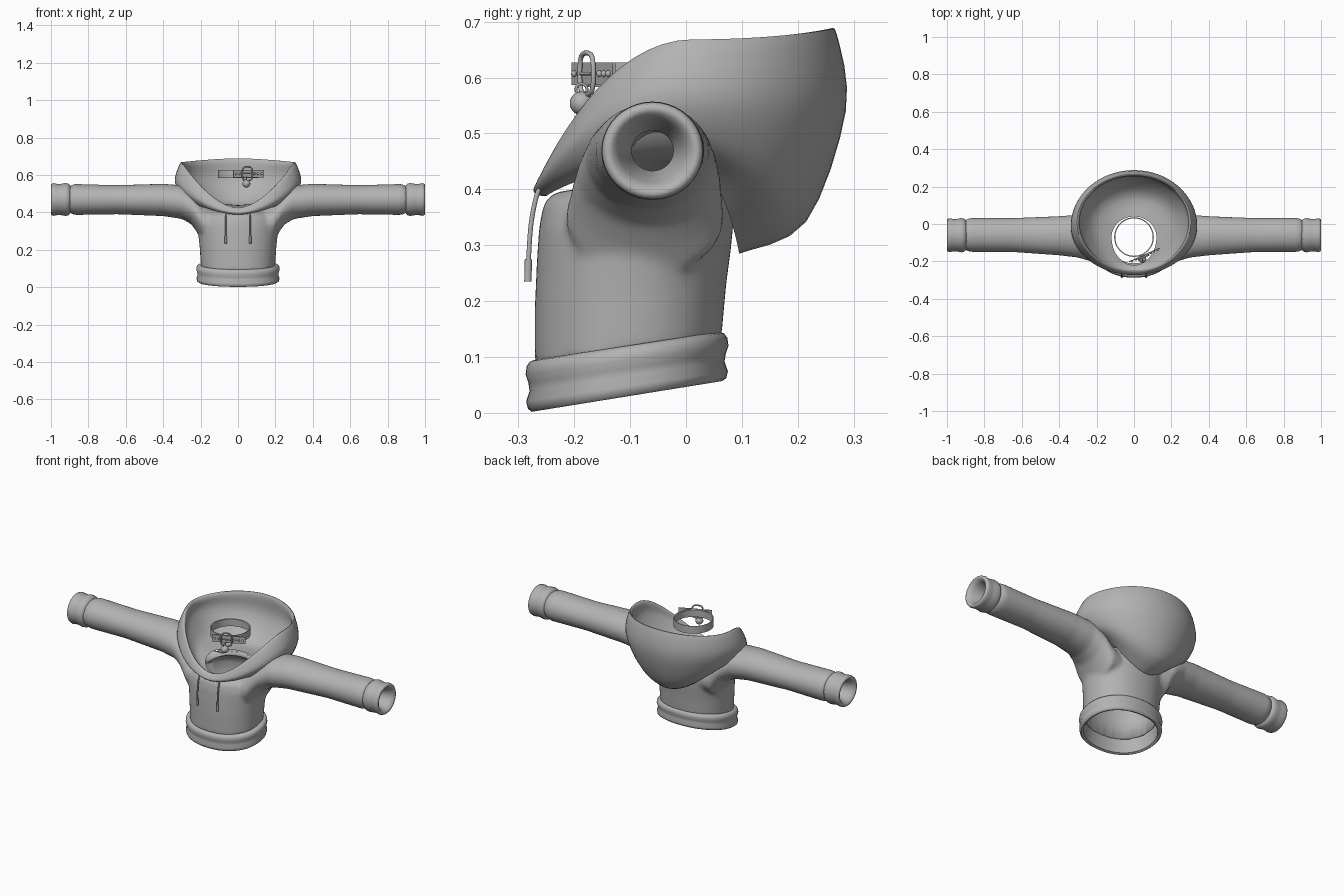
import bpy, bmesh, math
from mathutils import Vector, Matrix

if "Cube" in bpy.data.objects:
    bpy.data.objects.remove(bpy.data.objects["Cube"])

grey = bpy.data.materials.new("cloth grey")
grey.diffuse_color = (0.45, 0.45, 0.45, 1)
grey.use_nodes = True
grey.node_tree.nodes["Principled BSDF"].inputs["Base Color"].default_value = grey.diffuse_color


def finish(name, bm, angle=40):
    bmesh.ops.recalc_face_normals(bm, faces=bm.faces)
    me = bpy.data.meshes.new(name)
    bm.to_mesh(me)
    bm.free()
    ob = bpy.data.objects.new(name, me)
    bpy.context.collection.objects.link(ob)
    me.materials.append(grey)
    bpy.ops.object.select_all(action='DESELECT')
    ob.select_set(True)
    bpy.context.view_layer.objects.active = ob
    bpy.ops.object.shade_smooth_by_angle(angle=math.radians(angle))
    return ob


def loft(bm, rings, caps=False, closed=False):
    vs = [[bm.verts.new(p) for p in r] for r in rings]
    n = len(vs[0])
    pairs = list(zip(vs, vs[1:])) + ([(vs[-1], vs[0])] if closed else [])
    for a, b in pairs:
        for i in range(n):
            j = (i + 1) % n
            bm.faces.new((a[i], a[j], b[j], b[i]))
    if caps:
        bm.faces.new(vs[0])
        bm.faces.new(vs[-1])


def spline(pts, steps, cyclic=False):
    """Catmull-Rom curve through the points."""
    n, out = len(pts), []
    pts = [Vector(p) for p in pts]
    get = (lambda i: pts[i % n]) if cyclic else (lambda i: pts[max(0, min(n - 1, i))])
    for i in range(n if cyclic else n - 1):
        a, b, c, d = (get(i + k) for k in (-1, 0, 1, 2))
        for s in range(steps):
            t = s / steps
            out.append(0.5 * (2 * b + (c - a) * t + (2 * a - 5 * b + 4 * c - d) * t * t
                              + (3 * b - a - 3 * c + d) * t ** 3))
    return out if cyclic else out + [pts[-1]]


def body_ring(w, yf, yb, zf, zb, n=56):
    """Rounded ring round the torso, tilted from front height to back height."""
    pts = []
    for i in range(n):
        a = 2 * math.pi * i / n
        c, s = math.cos(a), math.sin(a)
        x = w * math.copysign(abs(c) ** 0.92, c)
        v = math.copysign(abs(s) ** 0.92, s)
        pts.append((x, (yf + yb) / 2 + v * (yb - yf) / 2, (zf + zb) / 2 + v * (zb - zf) / 2))
    return pts


def sleeve_ring(x, yf, yb, z0, z1, n=40):
    return [(x, (yf + yb) / 2 + (yb - yf) / 2 * math.cos(2 * math.pi * i / n),
             (z0 + z1) / 2 + (z1 - z0) / 2 * math.sin(2 * math.pi * i / n)) for i in range(n)]


# torso and sleeves, fused into one smooth shell
torso = [(.198, -.27, .063, .08, .13), (.205, -.27, .072, .2, .23), (.212, -.267, .08, .27, .29),
         (.218, -.263, .086, .33, .35), (.2, -.255, .085, .375, .405), (.15, -.235, .07, .395, .435)]
stations = [(.13, -.21, .06, .25, .42), (.19, -.215, .068, .245, .455), (.22, -.205, .065, .295, .49),
            (.25, -.195, .06, .337, .515), (.3, -.18, .05, .365, .545), (.4, -.168, .042, .38, .553),
            (.65, -.15, .032, .39, .546), (.87, -.15, .033, .386, .552), (.9, -.143, .025, .394, .545)]
bm = bmesh.new()
loft(bm, [body_ring(*r) for r in torso], True)
both = [(-r[0],) + r[1:] for r in reversed(stations)] + stations
loft(bm, [sleeve_ring(*r) for r in both], True)
shirt = finish("torso_and_sleeves", bm)
m = shirt.modifiers.new("fuse", 'REMESH')
m.mode, m.voxel_size, m.use_smooth_shade = 'VOXEL', 0.01, True
m = shirt.modifiers.new("soften", 'SMOOTH')
m.factor, m.iterations = 0.5, 6

# hollow inside of torso, neck and sleeves
bm = bmesh.new()
inner = [(w - .014, f + .014, b - .014, zf, zb) for w, f, b, zf, zb in torso[:4]]
inner[0] = inner[0][:3] + (.02, .07)
inner += [(.17, -.235, .06, .365, .39), (.125, -.21, .04, .385, .41), (.12, -.21, .04, .52, .52)]
loft(bm, [body_ring(*r) for r in inner], True)
torso_cut = finish("torso_hollow_cutter", bm)
bm = bmesh.new()
loft(bm, [sleeve_ring(x, -.122, .002, .406, .53 - (.1 if abs(x) < .25 else 0))
          for x in (-.95, -.6, -.35, -.2, .2, .35, .6, .95)], True)
sleeve_cut = finish("sleeve_hollow_cutter", bm)
for cut in (torso_cut, sleeve_cut):
    m = shirt.modifiers.new("hollow", 'BOOLEAN')
    m.operation, m.solver, m.object = 'DIFFERENCE', 'EXACT', cut
    cut.hide_render = True
    cut.hide_viewport = True

# hem band: bulged outside, plain inside
bm = bmesh.new()
hem = [(0, .002), (.06, .009), (.2, .012), (.4, .006), (.55, .008), (.72, .013), (.88, .011),
       (.97, .005), (1, -.003), (1, -.016), (.5, -.012), (.06, -.01)]
loft(bm, [body_ring(.21 + o, -.274 - o, .063 + o, .002 + .093 * t, .057 + .088 * t)
          for t, o in hem], closed=True)
finish("hem_band", bm, 60)

# cuffs with funnel openings
cuff = [(.893, .066), (.9, .078), (.908, .085), (.922, .088), (.945, .084), (.965, .083), (.985, .087),
        (.996, .084), (1, .077), (.997, .068), (.975, .057), (.93, .044), (.88, .036), (.87, .062)]
for side, label in ((1, "right"), (-1, "left")):
    bm = bmesh.new()
    loft(bm, [sleeve_ring(side * x, -.06 - r * 1.04, -.06 + r * 1.04, .469 - r, .469 + r)
              for x, r in cuff])
    finish("cuff_" + label, bm, 60)


def hood_loop(w, yf, ys, yb, zf, zs, zb, n=64):
    """Egg-shaped loop with its own height at the front, sides and back."""
    pts = []
    for i in range(n):
        a = 2 * math.pi * i / n
        c, s = math.cos(a), math.sin(a)
        y_end, z_end = (yf, zf) if c > 0 else (yb, zb)
        pts.append((w * s, ys + (y_end - ys) * abs(c), z_end + (zs - z_end) * abs(s) ** 1.75))
    return pts


# hood: from the outer seam, over the rim, down to the neck
hood = [(.225, -.25, .01, .095, .388, .45, .285), (.295, -.266, 0, .215, .39, .48, .342),
        (.338, -.273, -.01, .286, .4, .565, .54), (.31, -.262, .01, .27, .417, .662, .677),
        (.292, -.25, .01, .255, .425, .652, .67), (.285, -.243, .01, .25, .425, .59, .56),
        (.215, -.235, 0, .16, .42, .49, .445), (.12, -.22, -.07, .04, .415, .45, .44)]
columns = [spline(c, 4) for c in zip(*(hood_loop(*h) for h in hood))]
bm = bmesh.new()
loft(bm, list(zip(*columns)))
finish("hood", bm, 50)


def tube(name, pts, r, cyclic=False):
    cu = bpy.data.curves.new(name, 'CURVE')
    cu.dimensions, cu.bevel_depth, cu.bevel_resolution = '3D', r, 2
    cu.use_fill_caps = True
    sp = cu.splines.new('POLY')
    path = spline(pts, 6, cyclic)
    sp.points.add(len(path) - 1)
    for p, q in zip(sp.points, path):
        p.co = (*q, 1)
    sp.use_cyclic_u = cyclic
    cu.materials.append(grey)
    bpy.context.collection.objects.link(bpy.data.objects.new(name, cu))


# drawstrings with tips
for s, label in ((1, "right"), (-1, "left")):
    x = .065 * s
    tube("drawstring_" + label, [(x, -.25, .41), (x, -.265, .395), (x, -.277, .34), (x, -.282, .27)], .0042)
    tube("drawstring_tip_" + label, [(x, -.282, .275), (x, -.283, .235)], .0065)

# collar strap round the neck
bm = bmesh.new()
loft(bm, [[(r * math.cos(i * math.pi / 24), r * math.sin(i * math.pi / 24) - .07, .605 + z) for i in range(48)]
          for r, z in ((.1, -.02), (.106, -.022), (.106, .022), (.1, .02))], closed=True)
finish("collar_band", bm)

# loose strap end, buckle and studs on the collar front
turn = Matrix.Translation((.045, -.166, .607)) @ Matrix.Rotation(math.radians(24), 4, 'Z')
bm = bmesh.new()
bmesh.ops.create_cube(bm, size=1, matrix=turn @ Matrix.Translation((.01, -.004, 0))
                      @ Matrix.Diagonal((.18, .006, .04, 1)))
finish("strap_end", bm)
frame = [(u, v) for u, v in ((-.024, -.03), (.024, -.03), (.024, .03), (-.024, .03))]
tube("buckle", [turn @ Vector((u, -.013, v)) for u, v in frame], .0045, True)
tube("buckle_pin", [turn @ Vector((-.026, -.013, 0)), turn @ Vector((.026, -.015, 0))], .003)
bm = bmesh.new()
for u in (-.065, -.042, .045, .065, .085):
    bmesh.ops.create_uvsphere(bm, u_segments=10, v_segments=6, radius=.006,
                              matrix=turn @ Matrix.Translation((u, -.008, 0)))
finish("strap_studs", bm)

# bell hanging from the buckle
bm = bmesh.new()
bmesh.ops.create_uvsphere(bm, u_segments=24, v_segments=14, radius=.021,
                          matrix=Matrix.Translation((.045, -.187, .554)))
finish("bell", bm)
tube("bell_loop", [(.045, -.187 + .01 * math.cos(a * math.pi / 3), .579 + .01 * math.sin(a * math.pi / 3))
                   for a in range(6)], .0025, True)
